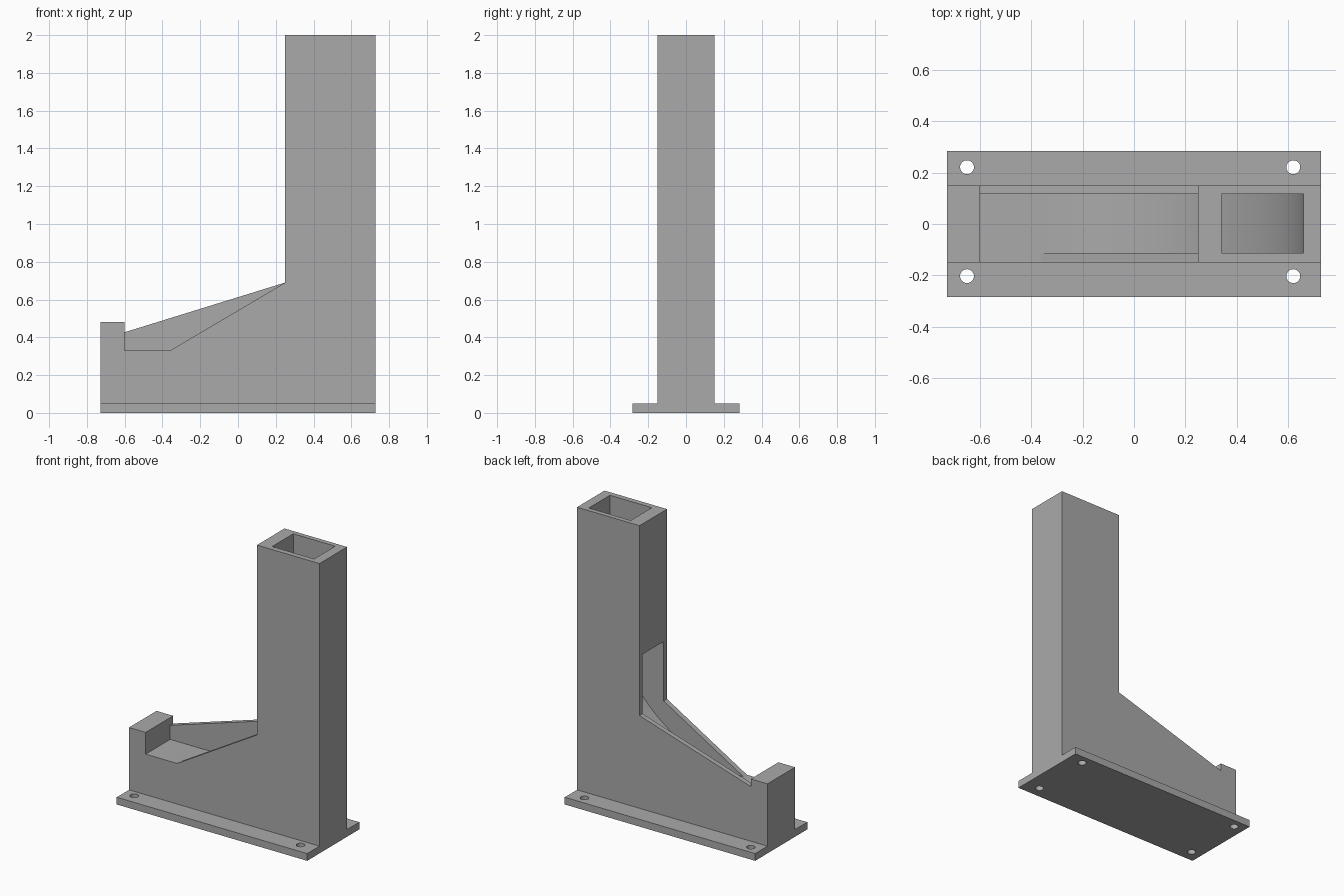
import bpy, bmesh, math

if "Cube" in bpy.data.objects:
    bpy.data.objects.remove(bpy.data.objects["Cube"])

grey = bpy.data.materials.new("plain grey")
grey.diffuse_color = (0.4, 0.4, 0.4, 1)
grey.use_nodes = True
grey.node_tree.nodes["Principled BSDF"].inputs["Base Color"].default_value = grey.diffuse_color


def extrude_profile(name, points, y0, y1):
    """Solid made from an x-z outline swept from y0 to y1."""
    bm = bmesh.new()
    face = bm.faces.new([bm.verts.new((x, y0, z)) for x, z in points])
    ext = bmesh.ops.extrude_face_region(bm, geom=[face])
    moved = [v for v in ext["geom"] if isinstance(v, bmesh.types.BMVert)]
    bmesh.ops.translate(bm, verts=moved, vec=(0, y1 - y0, 0))
    bmesh.ops.recalc_face_normals(bm, faces=bm.faces)
    mesh = bpy.data.meshes.new(name)
    bm.to_mesh(mesh)
    bm.free()
    obj = bpy.data.objects.new(name, mesh)
    bpy.context.collection.objects.link(obj)
    mesh.materials.append(grey)
    return obj


def cut(target, cutter):
    """Subtract the cutter, apply the result and discard the cutter."""
    cutter.hide_render = True
    mod = target.modifiers.new("cut", "BOOLEAN")
    mod.operation = "DIFFERENCE"
    mod.solver = "EXACT"
    mod.object = cutter
    bpy.context.view_layer.objects.active = target
    bpy.ops.object.modifier_apply(modifier=mod.name)
    bpy.data.objects.remove(cutter)


def smooth(obj):
    bpy.ops.object.select_all(action="DESELECT")
    obj.select_set(True)
    bpy.context.view_layer.objects.active = obj
    bpy.ops.object.shade_smooth_by_angle(angle=math.radians(30))


# Mounting plate with four screw holes
X0, X1, PLATE = -0.727, 0.727, 0.05
plate = extrude_profile("mounting_plate",
                        [(X0, 0), (X1, 0), (X1, PLATE), (X0, PLATE)], -0.284, 0.284)
for x in (-0.65, 0.62):
    for y in (-0.203, 0.221):
        bpy.ops.mesh.primitive_cylinder_add(vertices=32, radius=0.027, depth=0.3,
                                            location=(x, y, 0))
        cut(plate, bpy.context.object)
smooth(plate)

# Body: end stop, sloping side wall and tall tower
body = extrude_profile("dispenser_body", [
    (X0, PLATE), (X1, PLATE), (X1, 2), (0.25, 2), (0.25, 0.69),
    (-0.6, 0.427), (-0.6, 0.48), (X0, 0.48)], -0.15, 0.15)

# Hollow chute: curved ramp from the tower down to the flat tray
FLOOR, R, XC = 0.33, 1.02, -0.36
ramp = [(XC + R * math.sin(a), FLOOR + R - R * math.cos(a))
        for a in (math.pi / 2 * i / 32 for i in range(33))]
chute = extrude_profile("chute_cutter",
                        [(-0.6, FLOOR)] + ramp +
                        [(XC + R, 2.2), (0.34, 2.2), (0.34, 1.1), (-0.6, 1.1)],
                        -0.113, 0.117)
cut(body, chute)

# Lowered front wall of the tray
front = extrude_profile("front_cutter", [
    (-0.6, FLOOR), (-0.36, FLOOR), (0.25, 0.69), (-0.6, 0.69)], -0.25, -0.1)
cut(body, front)
smooth(body)
